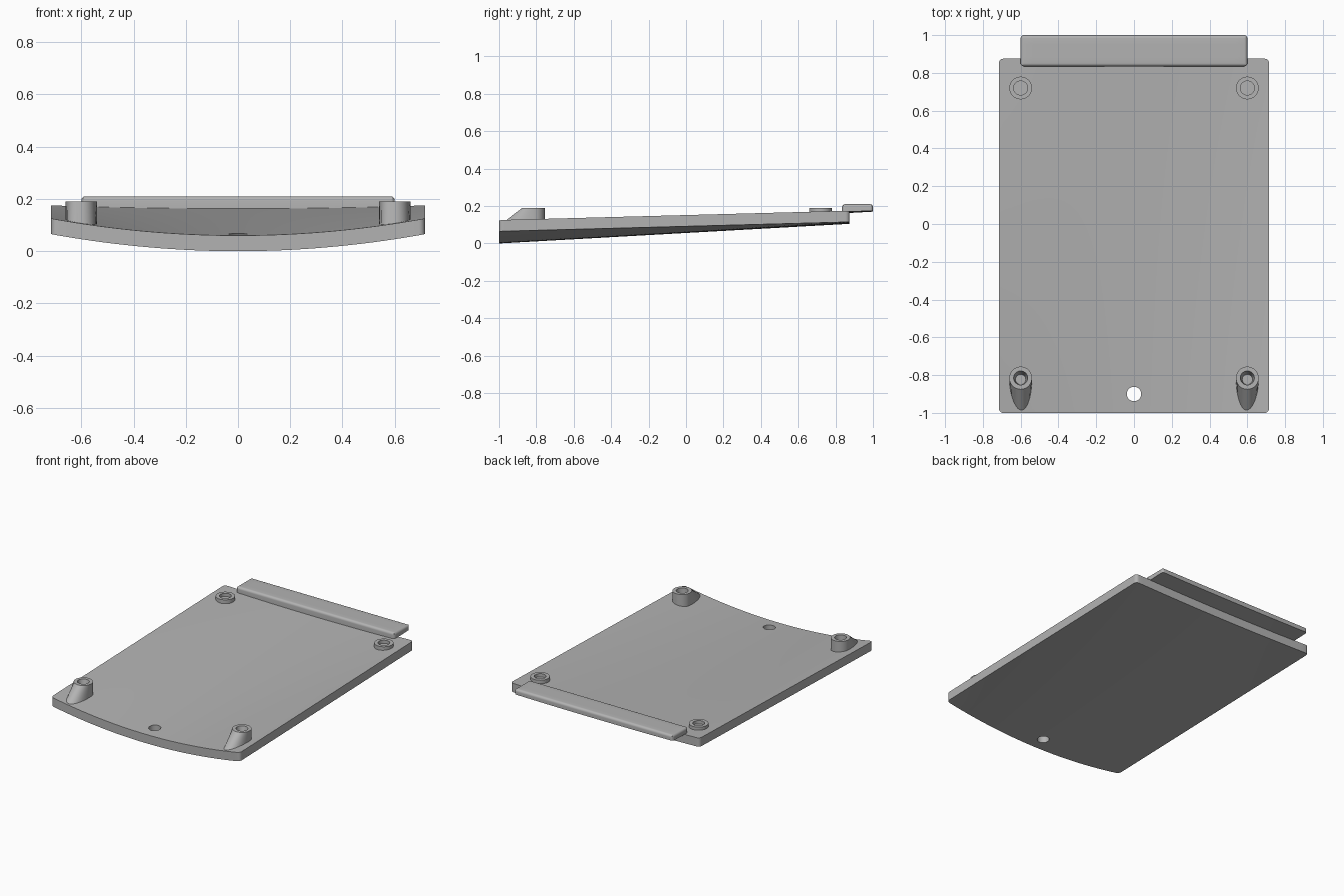
import bpy, bmesh, math

if "Cube" in bpy.data.objects:
    bpy.data.objects.remove(bpy.data.objects["Cube"])

grey = bpy.data.materials.new("plain grey")
grey.diffuse_color = (0.45, 0.45, 0.45, 1)
grey.use_nodes = True
grey.node_tree.nodes["Principled BSDF"].inputs["Base Color"].default_value = grey.diffuse_color


def finish(name, bm):
    bmesh.ops.recalc_face_normals(bm, faces=bm.faces)
    me = bpy.data.meshes.new(name)
    bm.to_mesh(me)
    bm.free()
    ob = bpy.data.objects.new(name, me)
    bpy.context.collection.objects.link(ob)
    me.materials.append(grey)
    return ob


def smooth(ob):
    bpy.ops.object.select_all(action='DESELECT')
    ob.select_set(True)
    bpy.context.view_layer.objects.active = ob
    bpy.ops.object.shade_smooth_by_angle(angle=math.radians(30))


def spread(half, r, n):
    # positions from -half to half, dense within r of each end
    end = [half - r * (1 - math.sin(math.pi / 2 * i / 5)) for i in range(6)]
    mid = [-(half - r) + 2 * (half - r) * i / n for i in range(1, n)]
    return [-v for v in reversed(end)] + mid + end


def slab(name, hx, y0, y1, r, bottom, top, nx, ny):
    # rounded rectangle seen from above, closed between two height functions
    bm = bmesh.new()
    xs, ys = spread(hx, r, nx), spread((y1 - y0) / 2, r, ny)
    cy, hy = (y0 + y1) / 2, (y1 - y0) / 2
    lo, hi = [], []
    for x in xs:
        k = max(0, abs(x) - (hx - r))
        inset = r - math.sqrt(max(0, r * r - k * k))
        col = [(x, cy + y * (hy - inset) / hy) for y in ys]
        lo.append([bm.verts.new((a, b, bottom(a, b))) for a, b in col])
        hi.append([bm.verts.new((a, b, top(a, b))) for a, b in col])
    m, n = len(xs) - 1, len(ys) - 1
    for g in (lo, hi):
        for i in range(m):
            for j in range(n):
                bm.faces.new((g[i][j], g[i + 1][j], g[i + 1][j + 1], g[i][j + 1]))
    for j in (0, n):
        for i in range(m):
            bm.faces.new((lo[i][j], lo[i + 1][j], hi[i + 1][j], hi[i][j]))
    for i in (0, m):
        for j in range(n):
            bm.faces.new((lo[i][j], lo[i][j + 1], hi[i][j + 1], hi[i][j]))
    return finish(name, bm)


def plate_top(x, y):
    t = (y + 1) / 1.875
    return 0.06 + 0.105 * t + (0.065 - 0.055 * t) * (x / 0.715) ** 2


def lip_top(x, y):
    r = 0.016
    d = min(0.6 - abs(x), y - 0.835, 1.0 - y)
    k = max(0, r - max(0, d))
    return 0.21 - (r - math.sqrt(max(0, r * r - k * k)))


# curved plate that flattens toward the back
plate = slab("curved_plate", 0.715, -1, 0.875, 0.022,
             lambda x, y: plate_top(x, y) - 0.06, plate_top, 40, 24)

# screw hole through the plate
bm = bmesh.new()
bmesh.ops.create_cone(bm, cap_ends=True, segments=40, radius1=0.038, radius2=0.038, depth=0.5)
bmesh.ops.translate(bm, verts=bm.verts, vec=(0, -0.9, 0.05))
cutter = finish("hole_cutter", bm)
mod = plate.modifiers.new("hole", 'BOOLEAN')
mod.operation, mod.solver, mod.object = 'DIFFERENCE', 'EXACT', cutter
bpy.context.view_layer.objects.active = plate
bpy.ops.object.modifier_apply(modifier=mod.name)
bpy.data.objects.remove(cutter)
smooth(plate)

# overhanging back lip, underside continuing the plate's upper surface
smooth(slab("back_lip", 0.6, 0.835, 1.0, 0.016,
            lambda x, y: plate_top(x, y) - 0.002, lip_top, 24, 4))


def boss(name, x, y, base, front, floor, floor_r, shift):
    # rings: base, top rim outside, top rim inside, hole floor
    bm = bmesh.new()
    seg, rings = 48, []
    for r, fr, z, dy in ((0.06, front, base, 0), (0.06, 0.06, 0.19, 0),
                         (0.037, 0.037, 0.19, 0), (floor_r, floor_r, floor, shift)):
        ring = []
        for i in range(seg):
            a = 2 * math.pi * i / seg
            s = math.sin(a)
            ring.append(bm.verts.new((x + r * math.cos(a), y + dy + s * (fr if s < 0 else r), z)))
        rings.append(ring)
    for p, q in zip(rings, rings[1:]):
        for i in range(seg):
            j = (i + 1) % seg
            bm.faces.new((p[i], p[j], q[j], q[i]))
    bm.faces.new(rings[0])
    bm.faces.new(rings[-1])
    smooth(finish(name, bm))


# four hollow screw posts, the front pair with a sloped buttress
for side, x in (("left", -0.6), ("right", 0.6)):
    boss("front_post_" + side, x, -0.815, 0.10, 0.178, 0.118, 0.027, -0.008)
    boss("back_post_" + side, x, 0.72, 0.15, 0.06, 0.168, 0.037, 0)
